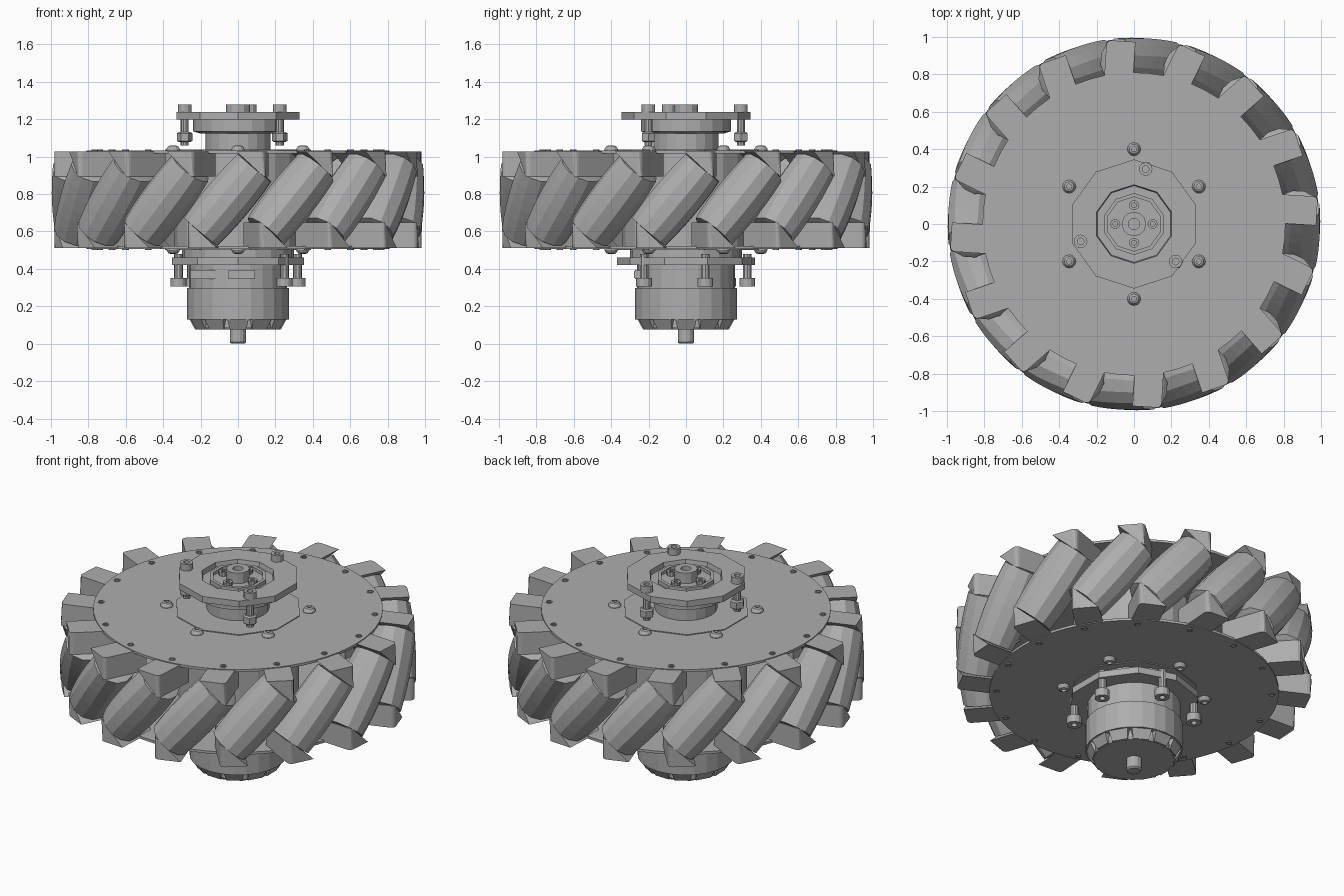
import bpy, bmesh
from math import cos, sin, pi, radians
from mathutils import Matrix

cube = bpy.data.objects.get("Cube")
if cube:
    bpy.data.objects.remove(cube)

grey = bpy.data.materials.new("machined_grey")
grey.use_nodes = True
colour = (0.42, 0.42, 0.42, 1)
grey.diffuse_color = colour
grey.node_tree.nodes["Principled BSDF"].inputs["Base Color"].default_value = colour


def add_object(name, mesh, matrix=Matrix()):
    obj = bpy.data.objects.new(name, mesh)
    bpy.context.collection.objects.link(obj)
    obj.matrix_world = matrix
    return obj


def finish(bm, name):
    bmesh.ops.recalc_face_normals(bm, faces=bm.faces)
    mesh = bpy.data.meshes.new(name)
    bm.to_mesh(mesh)
    bm.free()
    mesh.materials.append(grey)
    return mesh


def lathe_mesh(name, profile, sides=24, turn=0.0):
    """Revolve (radius, height) points around z and cap both ends."""
    bm = bmesh.new()
    rings = []
    for r, z in profile:
        angles = [turn + 2 * pi * i / sides for i in range(sides)]
        rings.append([bm.verts.new((r * cos(a), r * sin(a), z)) for a in angles])
    for low, high in zip(rings, rings[1:]):
        for i in range(sides):
            j = (i + 1) % sides
            bm.faces.new((low[i], low[j], high[j], high[i]))
    bm.faces.new(rings[0][::-1])
    bm.faces.new(rings[-1])
    return finish(bm, name)


def lathe(name, profile, sides=24, turn=0.0, x=0, y=0):
    return add_object(name, lathe_mesh(name, profile, sides, turn),
                      Matrix.Translation((x, y, 0)))


def prism_mesh(name, outline, y0, y1):
    """Extrude an (x, z) outline along y."""
    bm = bmesh.new()
    face = bm.faces.new([bm.verts.new((x, y0, z)) for x, z in outline])
    out = bmesh.ops.extrude_face_region(bm, geom=[face])["geom"]
    verts = [v for v in out if isinstance(v, bmesh.types.BMVert)]
    bmesh.ops.translate(bm, verts=verts, vec=(0, y1 - y0, 0))
    return finish(bm, name)


def box(name, x, y, z, sx, sy, sz):
    outline = [(x - sx / 2, z - sz / 2), (x + sx / 2, z - sz / 2),
               (x + sx / 2, z + sz / 2), (x - sx / 2, z + sz / 2)]
    return add_object(name, prism_mesh(name, outline, y - sy / 2, y + sy / 2))


def polar(r, degrees):
    return r * cos(radians(degrees)), r * sin(radians(degrees))


MID = 0.77          # mid height of the wheel
COUNT = 16
STEP = 360 / COUNT
LEAN = radians(50)  # roller slope from the horizontal

# Barrel rollers on a slope, with stub axles
core, half = 0.868, 0.223
barrel = []
for i in range(-3, 4):
    t = half * i / 3
    barrel.append((0.999 - (core ** 2 + (t * cos(LEAN)) ** 2) ** 0.5, t))
stub = [(0.045, -0.25), (0.045, -0.226), (0.095, -0.226)]
profile = stub + barrel + [(r, -t) for r, t in reversed(stub)]
roller = lathe_mesh("roller", profile, 12, pi / 12)
tilt = Matrix.Translation((0, -core, MID)) @ Matrix.Rotation(pi / 2 - LEAN, 4, 'Y')

# Wedge brackets holding the roller ends
wedge = [(0.053, 1.028), (0.208, 1.028), (0.208, 0.893), (0.2, 0.893)]
upper = prism_mesh("upper_bracket", wedge, -0.972, -0.7)
lower = prism_mesh("lower_bracket", [(-x, 2 * MID - z) for x, z in wedge], -0.972, -0.7)
for mesh in (upper, lower):
    bm = bmesh.new()
    bm.from_mesh(mesh)
    corners = [e for e in bm.edges if all(v.co.y < -0.9 for v in e.verts)
               and abs(e.verts[0].co.x - e.verts[1].co.x) < 0.001]
    bmesh.ops.bevel(bm, geom=corners, offset=0.025, segments=3, affect='EDGES', profile=0.5)
    bm.to_mesh(mesh)
    bm.free()

for k in range(COUNT):
    spin = Matrix.Rotation(radians(k * STEP - 3.6), 4, 'Z')
    add_object("roller", roller, spin @ tilt)
    add_object("upper_bracket", upper, spin)
    add_object("lower_bracket", lower, spin)

# Side plates with rim screws and hub screws
lathe("top_plate", [(0.81, 1.018), (0.81, 1.033)], 64)
lathe("bottom_plate", [(0.81, 0.507), (0.81, 0.522)], 64)
lathe("top_hub_pad", [(0.36, 1.03), (0.36, 1.038)], 10, pi / 10)
lathe("bottom_hub_pad", [(0.36, 0.502), (0.36, 0.51)], 10, pi / 10)
lathe("hub_core", [(0.34, 0.52), (0.34, 1.02)], 20)

rim_screw = [(0.018, 1.03), (0.018, 1.038), (0.011, 1.038), (0.011, 1.031)]
hub_screw = [(0.036, 1.03), (0.036, 1.04), (0.026, 1.056), (0.014, 1.06), (0.014, 1.045)]


def flip(points):
    return [(r, 2 * MID - z) for r, z in points]


for k in range(COUNT):
    x, y = polar(0.77, 6.4 + k * STEP)
    lathe("top_rim_screw", rim_screw, 10, x=x, y=y)
    lathe("bottom_rim_screw", flip(rim_screw), 10, x=x, y=y)
for k in range(6):
    x, y = polar(0.4, 30 + 60 * k)
    lathe("top_hub_screw", hub_screw, 12, x=x, y=y)
    lathe("bottom_hub_screw", flip(hub_screw), 12, x=x, y=y)

# Upper coupling: neck, collar and flange with a recessed seat
lathe("coupling_neck", [(0.175, 1.03), (0.175, 1.14)], 20)
lathe("coupling_collar", [(0.205, 1.125), (0.24, 1.135), (0.24, 1.203)], 20)
lathe("coupling_flange", [(0.345, 1.2), (0.345, 1.238), (0.21, 1.238), (0.205, 1.21)], 10, pi / 10)
lathe("bearing_ring", [(0.165, 1.205), (0.165, 1.234), (0.145, 1.234), (0.145, 1.215)], 10, pi / 10)
lathe("shaft_post", [(0.065, 1.205), (0.065, 1.28), (0.03, 1.28), (0.03, 1.25)], 12)
for k in range(4):
    x, y = polar(0.1, 90 * k)
    lathe("seat_screw", [(0.027, 1.205), (0.027, 1.238), (0.013, 1.238), (0.013, 1.225)], 10, x=x, y=y)

# Long flange bolts with nuts
for angle in (78, 198, 318):
    x, y = polar(0.3, angle)
    lathe("bolt_head", [(0.036, 1.235), (0.036, 1.278), (0.018, 1.278), (0.018, 1.255)], 12, x=x, y=y)
    lathe("bolt_shank", [(0.022, 1.06), (0.022, 1.24)], 10, x=x, y=y)
    lathe("bolt_nut", [(0.03, 1.078), (0.041, 1.085), (0.041, 1.125), (0.03, 1.132)], 6, x=x, y=y)

# Lower flange and its bolts
lathe("motor_spacer", [(0.3, 0.455), (0.3, 0.512)], 20)
lathe("motor_flange", [(0.37, 0.422), (0.37, 0.462)], 10, pi / 10)
for angle in (18, 78, 138, 198, 318):
    x, y = polar(0.335, angle)
    lathe("motor_bolt_head", [(0.017, 0.325), (0.017, 0.305), (0.042, 0.305), (0.042, 0.352)], 12, x=x, y=y)
    lathe("motor_bolt_shank", [(0.024, 0.35), (0.024, 0.48)], 10, x=x, y=y)

# Motor body, tapered end cap with vent ribs, output shaft
lathe("motor_upper_body", [(0.262, 0.295), (0.262, 0.43)], 24)
lathe("motor_body", [(0.272, 0.13), (0.272, 0.298)], 24)
lathe("motor_end_cap", [(0.225, 0.075), (0.235, 0.09), (0.235, 0.14)], 24)
rib = prism_mesh("end_cap_rib", [(-0.045, 0.077), (0.045, 0.077), (0.058, 0.135), (-0.058, 0.135)], -0.262, -0.19)
for v in rib.vertices:
    if v.co.y < -0.25 and v.co.z < 0.1:
        v.co.y = -0.23
for k in range(12):
    add_object("end_cap_rib", rib, Matrix.Rotation(radians(30 * k), 4, 'Z'))
lathe("motor_shaft", [(0.036, 0), (0.044, 0.008), (0.044, 0.08)], 14)

# Cable sockets on the front of the motor
for x, y, width in ((-0.18, -0.215, 0.15), (0.02, -0.247, 0.14)):
    box("socket_body", x, y, 0.37, width, 0.05, 0.05)
    box("socket_slot", x, y - 0.027, 0.37, width - 0.03, 0.008, 0.016)
    for side in (-1, 1):
        box("socket_clip", x + side * width * 0.43, y - 0.027, 0.37, 0.012, 0.01, 0.04)
